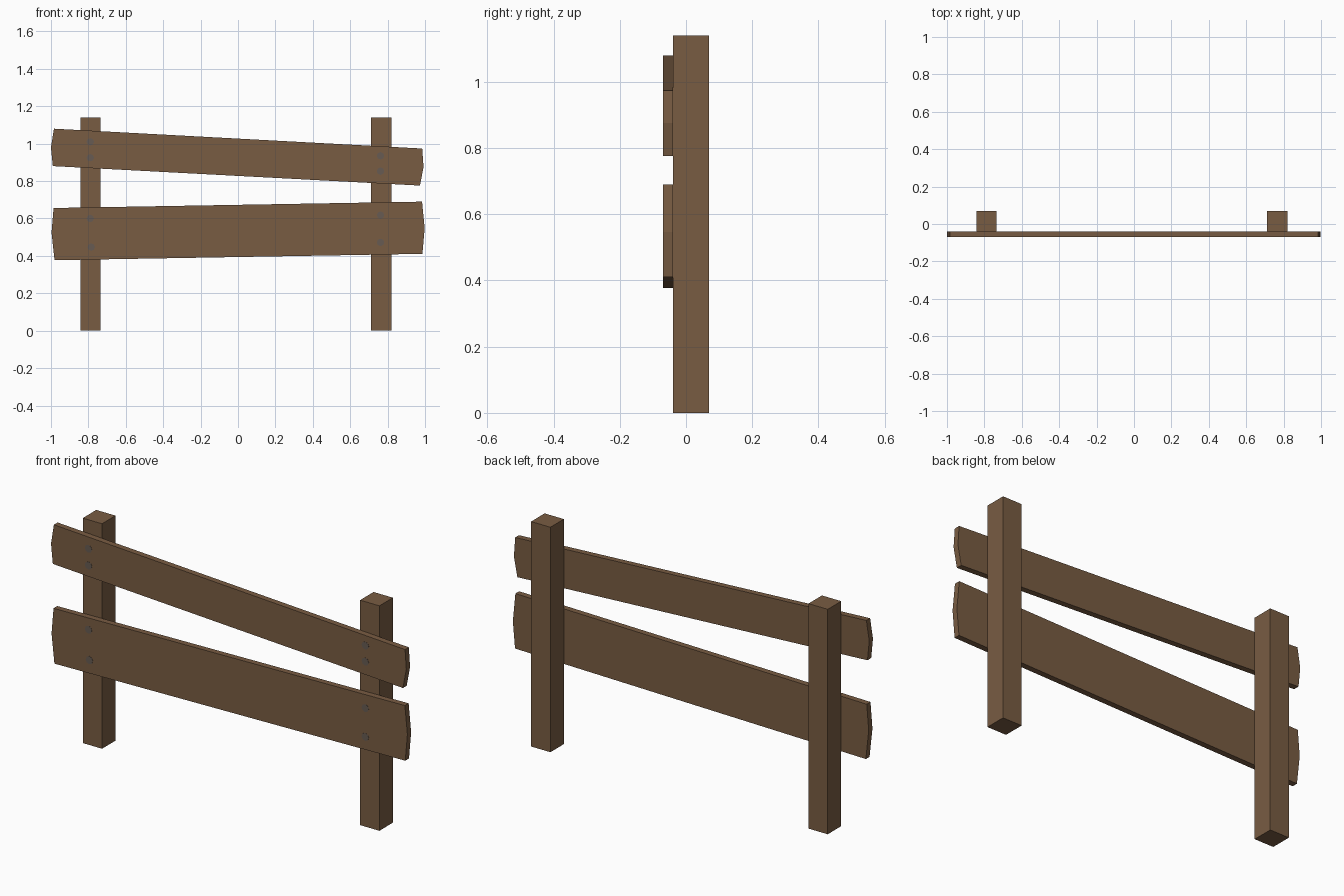
import bpy, bmesh, math
from mathutils import Matrix

if "Cube" in bpy.data.objects:
    bpy.data.objects.remove(bpy.data.objects["Cube"])


def material(name, rgb):
    m = bpy.data.materials.new(name)
    m.diffuse_color = (*rgb, 1)
    m.use_nodes = True
    m.node_tree.nodes["Principled BSDF"].inputs["Base Color"].default_value = m.diffuse_color
    return m


wood = material("brown wood", (0.19, 0.107, 0.055))
iron = material("grey nail", (0.135, 0.105, 0.085))


def finish(name, bm, mat):
    bmesh.ops.recalc_face_normals(bm, faces=bm.faces)
    me = bpy.data.meshes.new(name)
    bm.to_mesh(me)
    bm.free()
    me.materials.append(mat)
    ob = bpy.data.objects.new(name, me)
    bpy.context.collection.objects.link(ob)
    return ob


def prism(name, outline, y0, y1, mat):
    """Extrude an x-z outline from y0 to y1."""
    bm = bmesh.new()
    face = bm.faces.new([bm.verts.new((x, y0, z)) for x, z in outline])
    ext = bmesh.ops.extrude_face_region(bm, geom=[face])
    verts = [g for g in ext["geom"] if isinstance(g, bmesh.types.BMVert)]
    bmesh.ops.translate(bm, verts=verts, vec=(0, y1 - y0, 0))
    return finish(name, bm, mat)


FRONT, MID, BACK = -0.069, -0.039, 0.069

# Two square posts
for name, a, b in (("left_post", -0.843, -0.735), ("right_post", 0.712, 0.82)):
    prism(name, [(a, 0), (b, 0), (b, 1.14), (a, 1.14)], MID, BACK, wood)

# Two tilted planks with blunt pointed ends
prism("upper_plank", [(-0.984, 1.08), (-1.0, 0.98), (-0.99, 0.88),
                      (0.973, 0.776), (0.992, 0.876), (0.985, 0.974)],
      FRONT, MID, wood)
prism("lower_plank", [(-0.986, 0.656), (-0.997, 0.525), (-0.981, 0.377),
                      (0.986, 0.411), (0.998, 0.547), (0.984, 0.69)],
      FRONT, MID, wood)

# Nail heads, nearly flush with the planks
for i, (x, z) in enumerate([(-0.79, 1.01), (-0.79, 0.925), (-0.79, 0.60), (-0.785, 0.447),
                            (0.762, 0.935), (0.762, 0.853), (0.762, 0.618), (0.762, 0.472)]):
    ring = [(x + 0.02 * math.cos(k * math.pi / 4), z + 0.02 * math.sin(k * math.pi / 4))
            for k in range(8)]
    prism(f"nail_{i + 1}", ring, FRONT - 0.001, FRONT + 0.001, iron)
